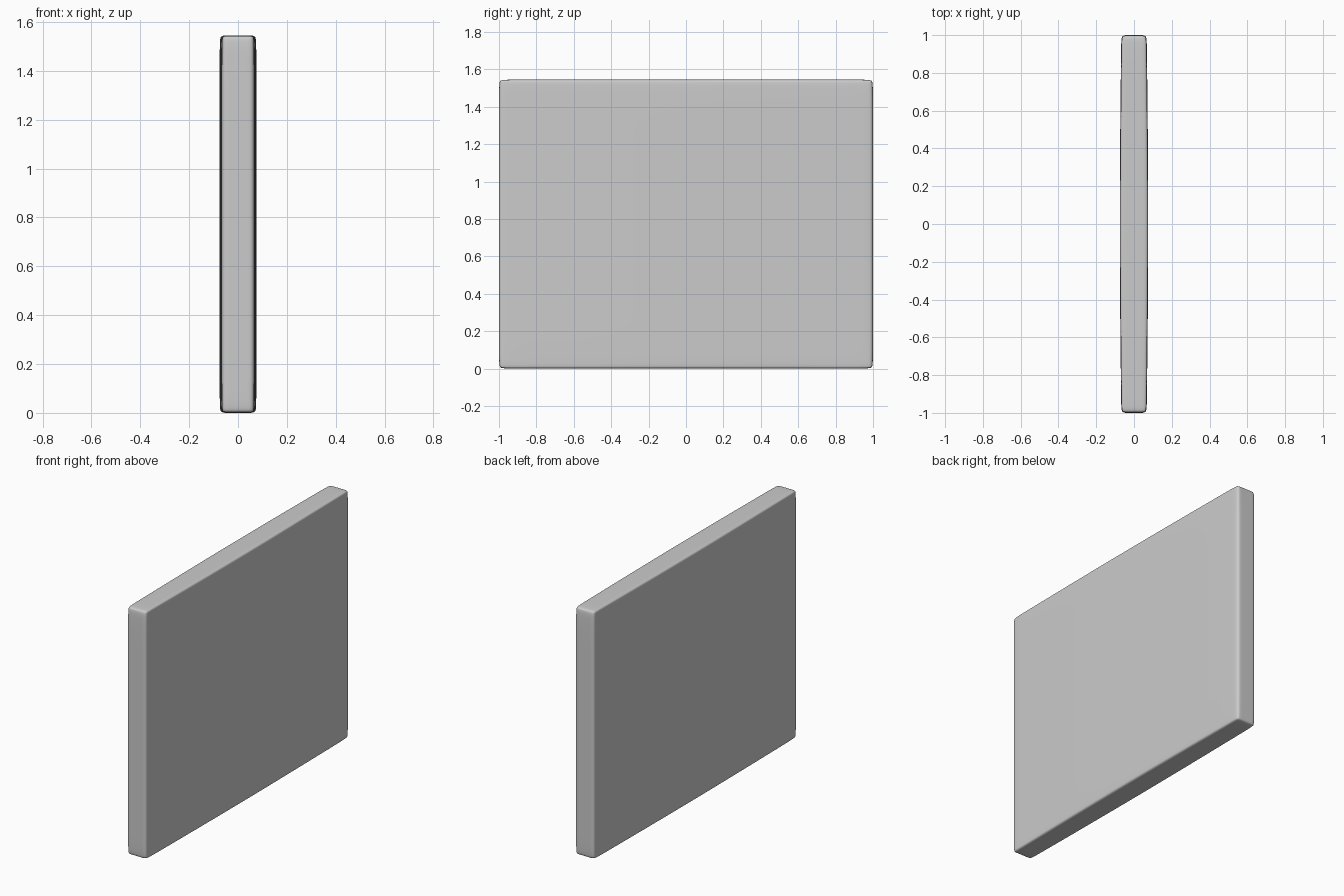
import bpy, bmesh
from mathutils import Vector

if "Cube" in bpy.data.objects:
    bpy.data.objects.remove(bpy.data.objects["Cube"])

HALF_X, HALF_Y, HEIGHT = 0.068, 1.0, 1.545

# Slab blank
bm = bmesh.new()
bmesh.ops.create_cube(bm, size=1)
for v in bm.verts:
    v.co = Vector((v.co.x * 2 * HALF_X, v.co.y * 2 * HALF_Y, (v.co.z + 0.5) * HEIGHT))

# Holding loops near every edge, plus a centre loop across the width
cuts = {0: (-0.036, 0.036),
        1: (-0.945, 0, 0.945),
        2: (0.035, HEIGHT - 0.035)}
for axis, positions in cuts.items():
    normal = Vector((0, 0, 0))
    normal[axis] = 1
    for p in positions:
        bmesh.ops.bisect_plane(bm, geom=bm.verts[:] + bm.edges[:] + bm.faces[:],
                               plane_co=normal * p, plane_no=normal)

# Slight swelling of the broad faces towards the middle
for v in bm.verts:
    if abs(v.co.y) < 0.01:
        v.co.x *= 1.16

mesh = bpy.data.meshes.new("slab")
bm.to_mesh(mesh)
bm.free()
slab = bpy.data.objects.new("slab", mesh)
bpy.context.collection.objects.link(slab)

# Soft rounded edges
mesh.shade_smooth()
sub = slab.modifiers.new("rounding", 'SUBSURF')
sub.levels = sub.render_levels = 4
